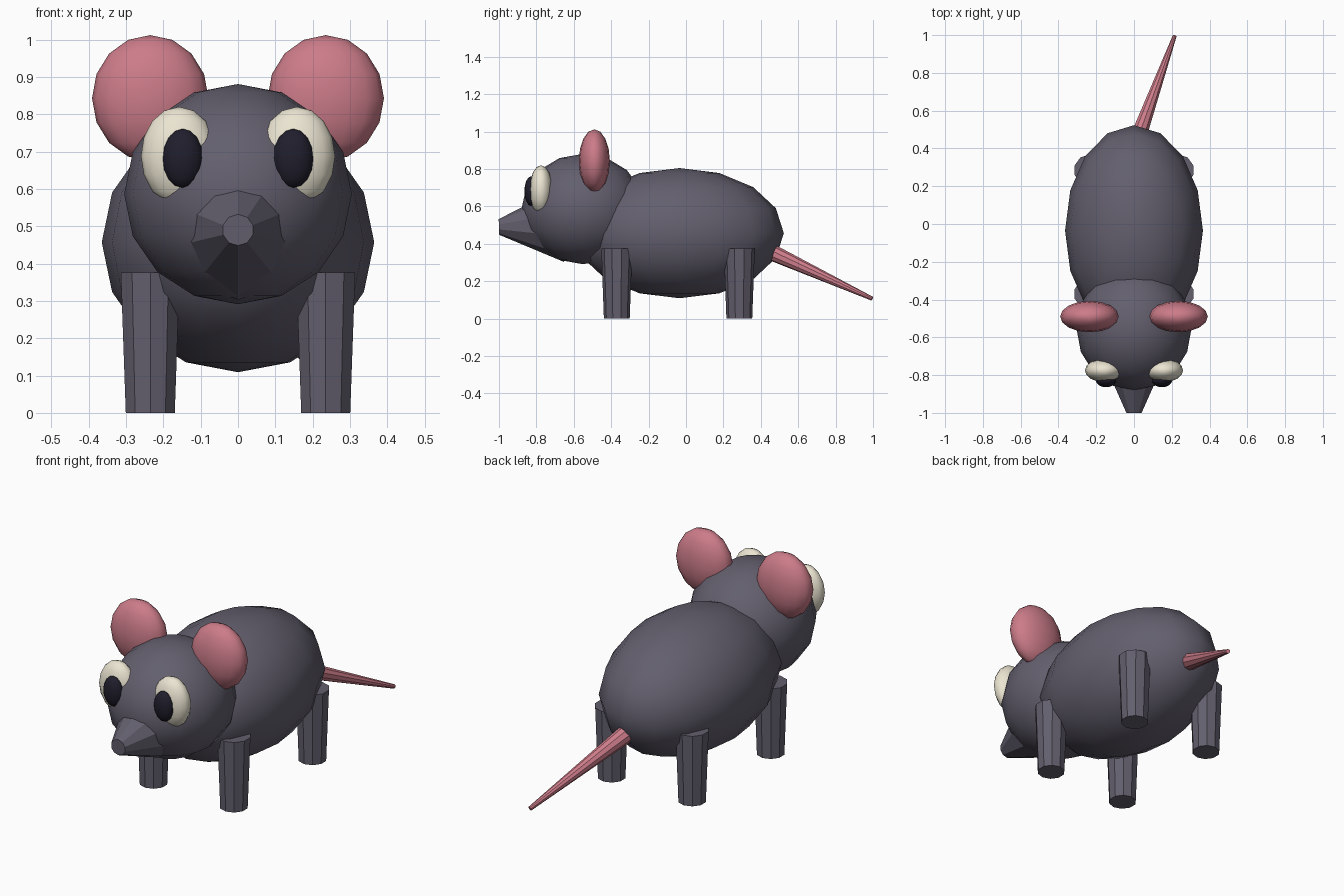
import bpy
from mathutils import Vector

if "Cube" in bpy.data.objects:
    bpy.data.objects.remove(bpy.data.objects["Cube"])


def material(name, rgb):
    m = bpy.data.materials.new(name)
    m.diffuse_color = (*rgb, 1)
    m.use_nodes = True
    m.node_tree.nodes["Principled BSDF"].inputs["Base Color"].default_value = m.diffuse_color
    return m


fur = material("fur", (0.125, 0.115, 0.155))
pink = material("pink", (0.60, 0.20, 0.25))
cream = material("cream", (0.83, 0.78, 0.64))
black = material("black", (0.014, 0.013, 0.025))


def ellipsoid(name, loc, size, mat, segments=16, rings=8):
    bpy.ops.mesh.primitive_uv_sphere_add(segments=segments, ring_count=rings, location=loc)
    ob = bpy.context.object
    ob.name = name
    ob.scale = size
    bpy.ops.object.transform_apply(location=False, rotation=False, scale=True)
    bpy.ops.object.shade_smooth()
    ob.data.materials.append(mat)
    return ob


def tapered(name, start, end, r1, r2, mat, sides=10):
    a, b = Vector(start), Vector(end)
    bpy.ops.mesh.primitive_cone_add(vertices=sides, radius1=r1, radius2=r2,
                                    depth=(b - a).length, location=(a + b) / 2)
    ob = bpy.context.object
    ob.name = name
    ob.rotation_mode = 'QUATERNION'
    ob.rotation_quaternion = (b - a).to_track_quat('Z', 'Y')
    ob.data.materials.append(mat)
    return ob


# Body and head
ellipsoid("body", (0, -0.035, 0.457), (0.365, 0.558, 0.348), fur)
ellipsoid("head", (0, -0.55, 0.586), (0.305, 0.33, 0.295), fur)

# Snout and tail
tapered("snout", (0, -0.66, 0.503), (0, -1.0, 0.49), 0.20, 0.042, fur)
tapered("tail", (0.008, 0.42, 0.372), (0.215, 0.995, 0.107), 0.047, 0.011, pink)

# Paired features: ears, eyes, pupils and legs
for side, s in (("left", 1), ("right", -1)):
    ellipsoid(f"{side}_ear", (s * 0.235, -0.49, 0.843), (0.156, 0.083, 0.169), pink)
    ellipsoid(f"{side}_eye", (s * 0.158, -0.775, 0.688), (0.102, 0.062, 0.132), cream)
    ellipsoid(f"{side}_pupil", (s * 0.148, -0.828, 0.682), (0.054, 0.036, 0.079), black)
    for place, y in (("front", -0.37), ("hind", 0.285)):
        tapered(f"{place}_{side}_leg", (s * 0.235, y, 0), (s * 0.235, y, 0.376),
                0.069, 0.083, fur)
